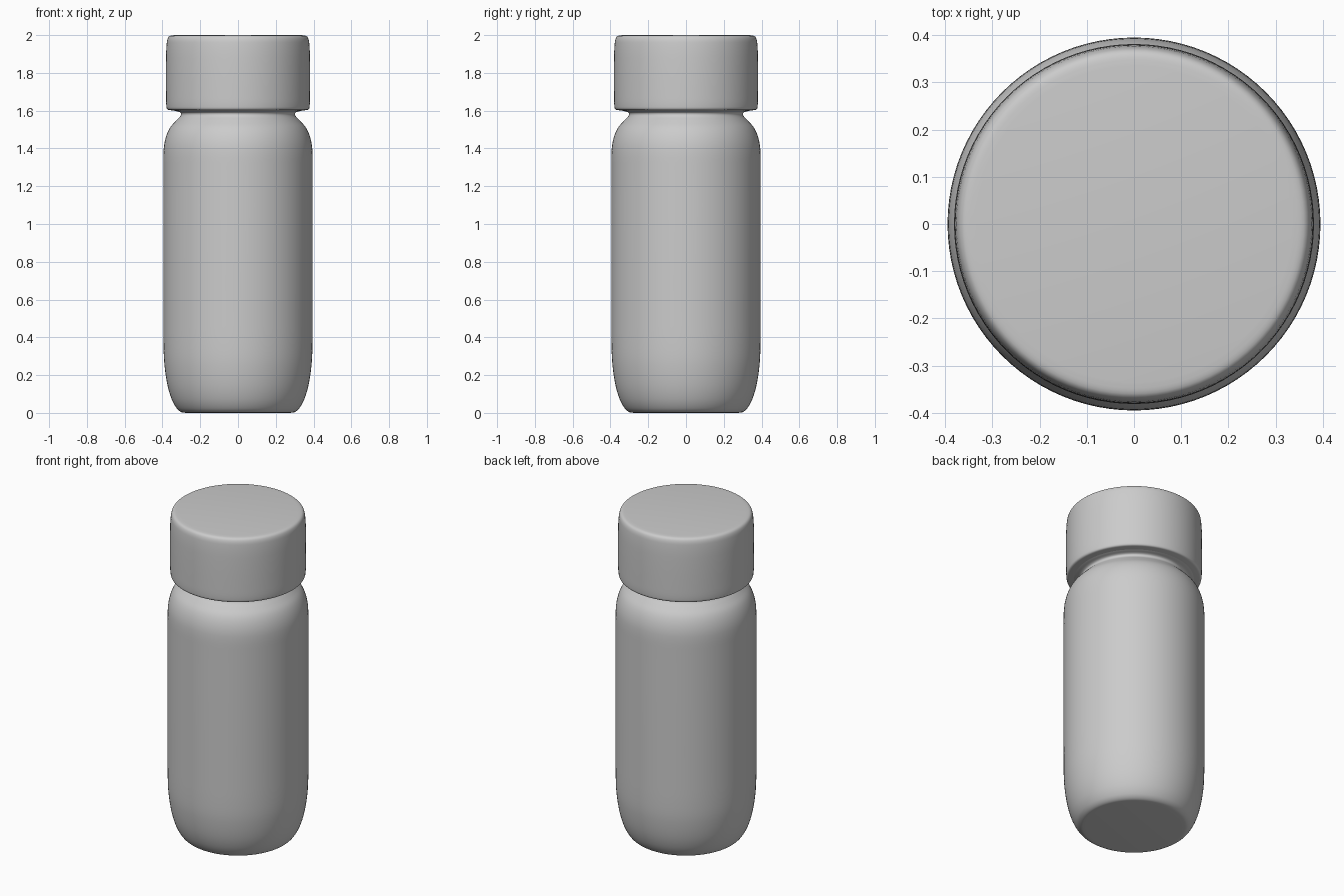
import bpy, bmesh, math
from mathutils import Vector

if "Cube" in bpy.data.objects:
    bpy.data.objects.remove(bpy.data.objects["Cube"])

grey = bpy.data.materials.new("plain_grey")
grey.use_nodes = True
COLOUR = (0.6, 0.6, 0.6, 1)
grey.diffuse_color = COLOUR
grey.node_tree.nodes["Principled BSDF"].inputs["Base Color"].default_value = COLOUR


def smooth_path(points, steps=4):
    """Rounded curve through (radius, height) points."""
    pts = [Vector(p) for p in points]
    pts = [pts[0]] + pts + [pts[-1]]
    path = []
    for a, b, c, d in zip(pts, pts[1:], pts[2:], pts[3:]):
        # Tangents limited by the segment length avoid overshoot
        length = (c - b).length
        t1, t2 = (c - a).normalized() * length, (d - b).normalized() * length
        for i in range(steps):
            t = i / steps
            path.append((2*t**3 - 3*t**2 + 1) * b + (t**3 - 2*t**2 + t) * t1
                        + (3*t**2 - 2*t**3) * c + (t**3 - t**2) * t2)
    return path + [pts[-1]]


def lathe(name, points, sides=96):
    bm = bmesh.new()
    verts = [bm.verts.new((p.x, 0, p.y)) for p in smooth_path(points)]
    edges = [bm.edges.new(pair) for pair in zip(verts, verts[1:])]
    bmesh.ops.spin(bm, geom=verts + edges, cent=(0, 0, 0), axis=(0, 0, 1),
                   angle=math.tau, steps=sides, use_merge=True)
    bmesh.ops.remove_doubles(bm, verts=bm.verts, dist=0.0001)
    # Flat discs close both ends
    bmesh.ops.holes_fill(bm, edges=[e for e in bm.edges if e.is_boundary], sides=0)
    bmesh.ops.recalc_face_normals(bm, faces=bm.faces)
    mesh = bpy.data.meshes.new(name)
    bm.to_mesh(mesh)
    bm.free()
    mesh.materials.append(grey)
    mesh.shade_smooth()
    obj = bpy.data.objects.new(name, mesh)
    bpy.context.collection.objects.link(obj)
    return obj


# Bottle with tapered base, round shoulder and pinched neck
lathe("bottle_body", [
    (0.27, 0), (0.30, 0.004), (0.325, 0.025), (0.352, 0.075), (0.374, 0.15),
    (0.389, 0.25), (0.394, 0.34), (0.395, 0.5), (0.395, 1.3), (0.393, 1.4),
    (0.382, 1.46), (0.36, 1.51), (0.325, 1.55), (0.303, 1.575),
    (0.305, 1.59), (0.33, 1.598), (0.35, 1.604)])

# Screw cap with softly rounded rims
lathe("cap", [
    (0.32, 1.598), (0.36, 1.603), (0.374, 1.607), (0.379, 1.62), (0.381, 1.68),
    (0.381, 1.88), (0.377, 1.96), (0.371, 1.985), (0.36, 1.996), (0.335, 2.0)])
